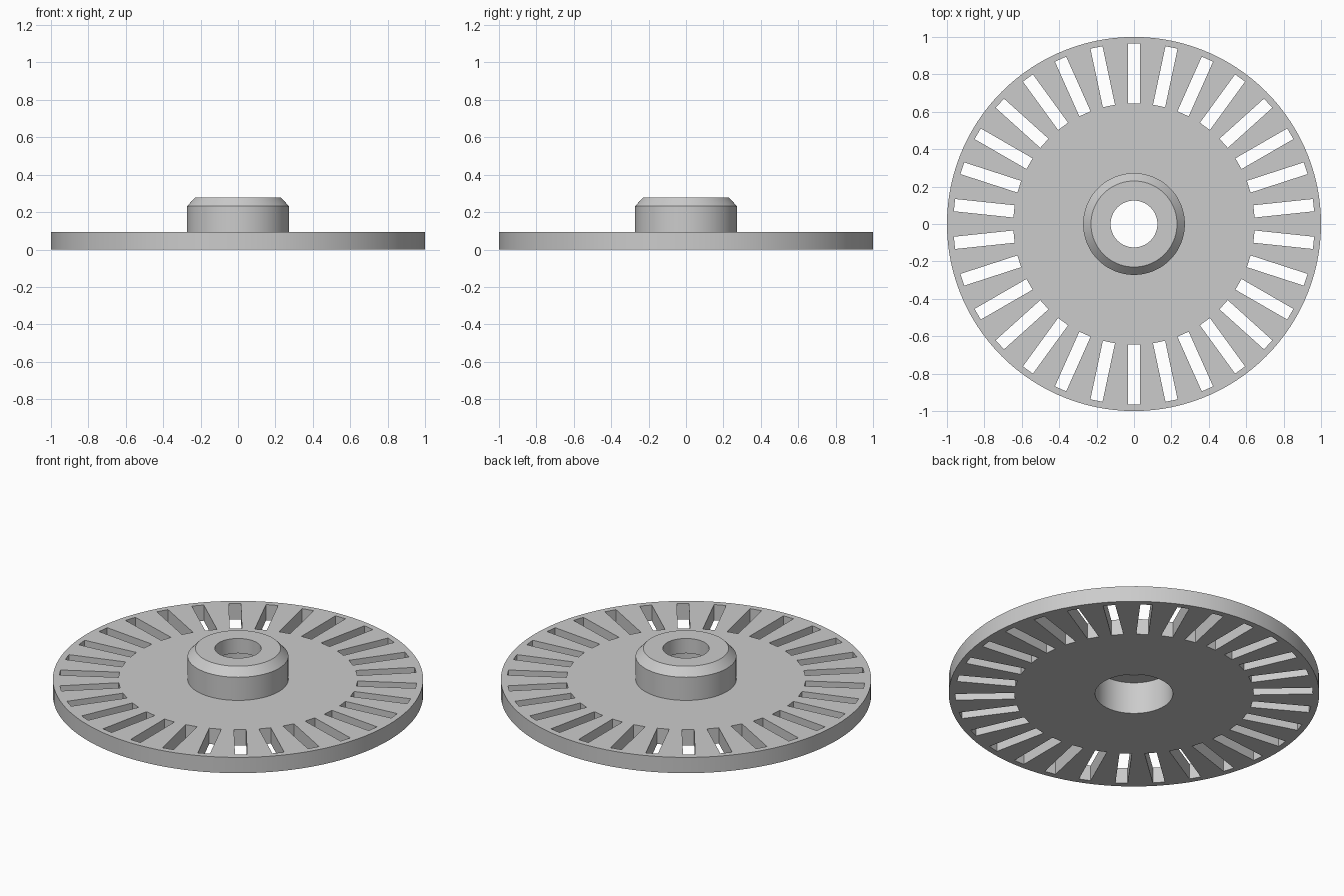
import bpy, bmesh, math
from mathutils import Matrix

if "Cube" in bpy.data.objects:
    bpy.data.objects.remove(bpy.data.objects["Cube"])

SEGMENTS = 120
SLOTS = 30

grey = bpy.data.materials.new("plain grey")
grey.diffuse_color = (0.6, 0.6, 0.6, 1)
grey.use_nodes = True
grey.node_tree.nodes["Principled BSDF"].inputs["Base Color"].default_value = grey.diffuse_color


def new_object(name, bm):
    bmesh.ops.recalc_face_normals(bm, faces=bm.faces)
    mesh = bpy.data.meshes.new(name)
    bm.to_mesh(mesh)
    bm.free()
    obj = bpy.data.objects.new(name, mesh)
    bpy.context.collection.objects.link(obj)
    return obj


# Disc and chamfered hub: one closed (radius, height) profile with a
# wide bore from below and a narrower hole through the top lip
profile = [(0.21, 0), (1.0, 0), (1.0, 0.094), (0.272, 0.094), (0.272, 0.232),
           (0.23, 0.278), (0.125, 0.278), (0.125, 0.19), (0.21, 0.19)]
bm = bmesh.new()
verts = [bm.verts.new((0, r, z)) for r, z in profile]
edges = [bm.edges.new((a, b)) for a, b in zip(verts, verts[1:] + verts[:1])]
bmesh.ops.spin(bm, geom=verts + edges, cent=(0, 0, 0), axis=(0, 0, 1),
               angle=math.tau, steps=SEGMENTS)
bmesh.ops.remove_doubles(bm, verts=bm.verts, dist=0.0001)
wheel = new_object("slotted_wheel", bm)
wheel.data.materials.append(grey)

# Ring of radial slot cutters
bm = bmesh.new()
for i in range(SLOTS):
    turn = Matrix.Rotation(math.tau * i / SLOTS, 4, 'Z')
    place = Matrix.Translation((0, 0.805, 0.05))
    size = Matrix.Diagonal((0.066, 0.32, 0.4, 1))
    bmesh.ops.create_cube(bm, size=1, matrix=turn @ place @ size)
cutter = new_object("slot_cutter", bm)
cutter.hide_render = True

# Cut the slots, then keep crisp edges with smooth round walls
cut = wheel.modifiers.new("slots", 'BOOLEAN')
cut.operation = 'DIFFERENCE'
cut.solver = 'EXACT'
cut.object = cutter
bpy.context.view_layer.objects.active = wheel
wheel.select_set(True)
bpy.ops.object.modifier_apply(modifier=cut.name)
bpy.data.objects.remove(cutter)
bpy.ops.object.shade_smooth_by_angle(angle=math.radians(30))
